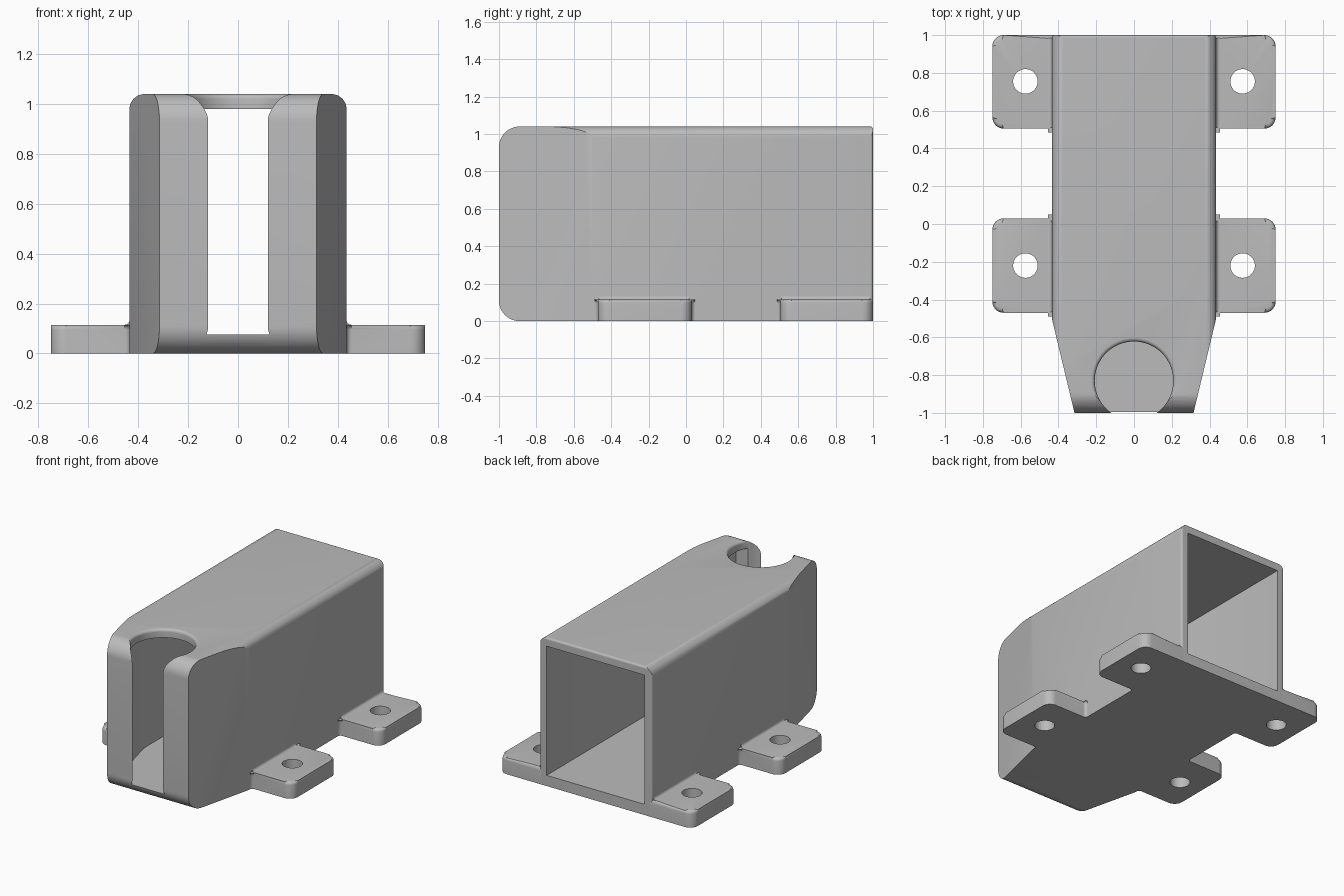
import bpy, bmesh, math
from mathutils import Vector

cube = bpy.data.objects.get("Cube")
if cube:
    bpy.data.objects.remove(cube, do_unlink=True)

grey = bpy.data.materials.new("plain grey")
grey.use_nodes = True
COLOUR = (0.5, 0.5, 0.5, 1)
grey.diffuse_color = COLOUR
grey.node_tree.nodes["Principled BSDF"].inputs["Base Color"].default_value = COLOUR


def rounded(corners, steps=8):
    """Turn (x, y, radius) corners into an outline with filleted corners."""
    out = []
    for i, c in enumerate(corners):
        p = Vector(c[:2])
        r = c[2] if len(c) > 2 else 0
        if not r:
            out.append(p)
            continue
        a = (Vector(corners[i - 1][:2]) - p).normalized()
        b = (Vector(corners[(i + 1) % len(corners)][:2]) - p).normalized()
        half = a.angle(b) / 2
        centre = p + (a + b).normalized() * (r / math.sin(half))
        start = p + a * (r / math.tan(half)) - centre
        end = p + b * (r / math.tan(half)) - centre
        turn = start.angle(end)
        for k in range(steps + 1):
            t = k / steps
            arc = start * math.sin((1 - t) * turn) + end * math.sin(t * turn)
            out.append(centre + arc / math.sin(turn))
    return out


def make(name, bm):
    bmesh.ops.recalc_face_normals(bm, faces=bm.faces)
    mesh = bpy.data.meshes.new(name)
    bm.to_mesh(mesh)
    bm.free()
    mesh.materials.append(grey)
    ob = bpy.data.objects.new(name, mesh)
    bpy.context.collection.objects.link(ob)
    return ob


def prism(name, outline, lo, hi, axis="z", bevel=None):
    """Extrude an outline along an axis; optionally round its upper edges."""
    place = {"x": lambda p, h: (h, p[0], p[1]),
             "y": lambda p, h: (p[0], h, p[1]),
             "z": lambda p, h: (p[0], p[1], h)}[axis]
    bm = bmesh.new()
    bottom = [bm.verts.new(place(p, lo)) for p in outline]
    top = [bm.verts.new(place(p, hi)) for p in outline]
    bm.faces.new(bottom)
    bm.faces.new(top)
    n = len(outline)
    for i in range(n):
        j = (i + 1) % n
        bm.faces.new((bottom[i], bottom[j], top[j], top[i]))
    if bevel:
        width, rule = bevel
        edges = [e for e in bm.edges if rule(*e.verts)]
        bmesh.ops.bevel(bm, geom=edges, offset=width, segments=4,
                        profile=0.5, affect="EDGES")
    return make(name, bm)


def lathe(name, profile, x, y, sides=64):
    """Closed turned solid from (radius, z) points."""
    bm = bmesh.new()
    rings = []
    for r, z in profile:
        rings.append([bm.verts.new((x + r * math.cos(math.tau * k / sides),
                                    y + r * math.sin(math.tau * k / sides), z))
                      for k in range(sides)])
    bm.faces.new(rings[0])
    bm.faces.new(rings[-1])
    for a, b in zip(rings, rings[1:]):
        for k in range(sides):
            j = (k + 1) % sides
            bm.faces.new((a[k], a[j], b[j], b[k]))
    return make(name, bm)


def bake(ob):
    graph = bpy.context.evaluated_depsgraph_get()
    mesh = bpy.data.meshes.new_from_object(ob.evaluated_get(graph))
    ob.modifiers.clear()
    ob.data = mesh


def boolean(ob, tool, operation):
    mod = ob.modifiers.new("cut", "BOOLEAN")
    mod.operation, mod.solver, mod.object = operation, "EXACT", tool
    bake(ob)
    bpy.data.objects.remove(tool, do_unlink=True)


def mirrored(half):
    return half + [(-c[0],) + tuple(c[1:]) for c in reversed(half)]


# Main sleeve: rounded section, rounded side outline and tapered plan
W, H, TAPER = 0.435, 1.04, -0.5
sleeve = prism("sleeve", rounded(mirrored([(W, 0), (W, H, 0.06)])), -1, 1, "y")
side = rounded([(-1, 0, 0.11), (1, 0), (1, H, 0.015), (-1, H, 0.11)], 12)
boolean(sleeve, prism("side_tool", side, -1, 1, "x"), "INTERSECT")
plan = rounded(mirrored([(0.315, -1), (W, TAPER), (W, 1, 0.015)]))
boolean(sleeve, prism("plan_tool", plan, -1, 2), "INTERSECT")

# Hollow inside, open at the back
inner = mirrored([(0.27, -0.94), (0.38, TAPER), (0.38, 1.2)])
boolean(sleeve, prism("cavity_tool", inner, 0.075, 0.98), "DIFFERENCE")

# Round opening in the roof with a softened rim
R, CY, RIM = 0.208, -0.83, 0.02
profile = [(R, 0.0755)]
for k in range(7):
    a = math.pi / 2 * k / 6
    profile.append((R + RIM * (1 - math.cos(a)), H - RIM + RIM * math.sin(a)))
profile.append((R + RIM, H + 0.2))
boolean(sleeve, lathe("roof_tool", profile, 0, CY), "DIFFERENCE")

# Full-height front slot between the two lips, notching the floor
slot = [(R, -0.81)]
for k in range(13):
    a = math.radians(-63 * k / 12)
    slot.append((R * math.cos(a), CY + R * math.sin(a)))
edge = slot[-1][0]
slot += [(edge, -0.975), (edge + 0.007, -0.992), (edge + 0.022, -1.001),
         (edge + 0.022, -1.2)]
boolean(sleeve, prism("slot_tool", mirrored(slot), -1, 2), "DIFFERENCE")

# Mounting feet with bolt holes, mirrored to both sides
FOOT, F = 0.115, 0.02
parts = [sleeve]
for label, y0, y1, hole_y in (("front", -0.47, 0.03, -0.22),
                              ("back", 0.505, 1.0, 0.755)):
    corners = [(0.42, y0 - F), (W, y0 - F), (W, y0, F),
               (0.75, y0, 0.06), (0.75, y1, 0.06)]
    if label == "front":
        corners += [(W, y1, F), (W, y1 + F), (0.42, y1 + F)]
    else:
        corners += [(0.42, y1)]

    def upper(a, b):
        return min(a.co.z, b.co.z) > FOOT - 0.001 and (a.co.x + b.co.x) / 2 > W + 0.0005

    foot = prism(label + "_feet", rounded(corners), 0, FOOT, bevel=(F, upper))
    boolean(foot, lathe("hole_tool", [(0.065, -1), (0.065, 1)], 0.575, hole_y, 40),
            "DIFFERENCE")
    # Soft joint where the foot meets the sleeve wall
    joint = rounded([(0.43, 0.1), (W + F, 0.1), (W + F, FOOT),
                     (W, FOOT, F - 0.001), (W, FOOT + F), (0.43, FOOT + F)])
    fillet = prism(label + "_feet_joints", joint, y0 + 0.005, y1 - 0.015, "y")
    for ob in (foot, fillet):
        ob.modifiers.new("both sides", "MIRROR").use_mirror_merge = False
        bake(ob)
        parts.append(ob)

# Smooth the fillets, keep the hard edges
bpy.ops.object.select_all(action="DESELECT")
for ob in parts:
    ob.select_set(True)
bpy.context.view_layer.objects.active = sleeve
bpy.ops.object.shade_smooth_by_angle(angle=math.radians(30))
